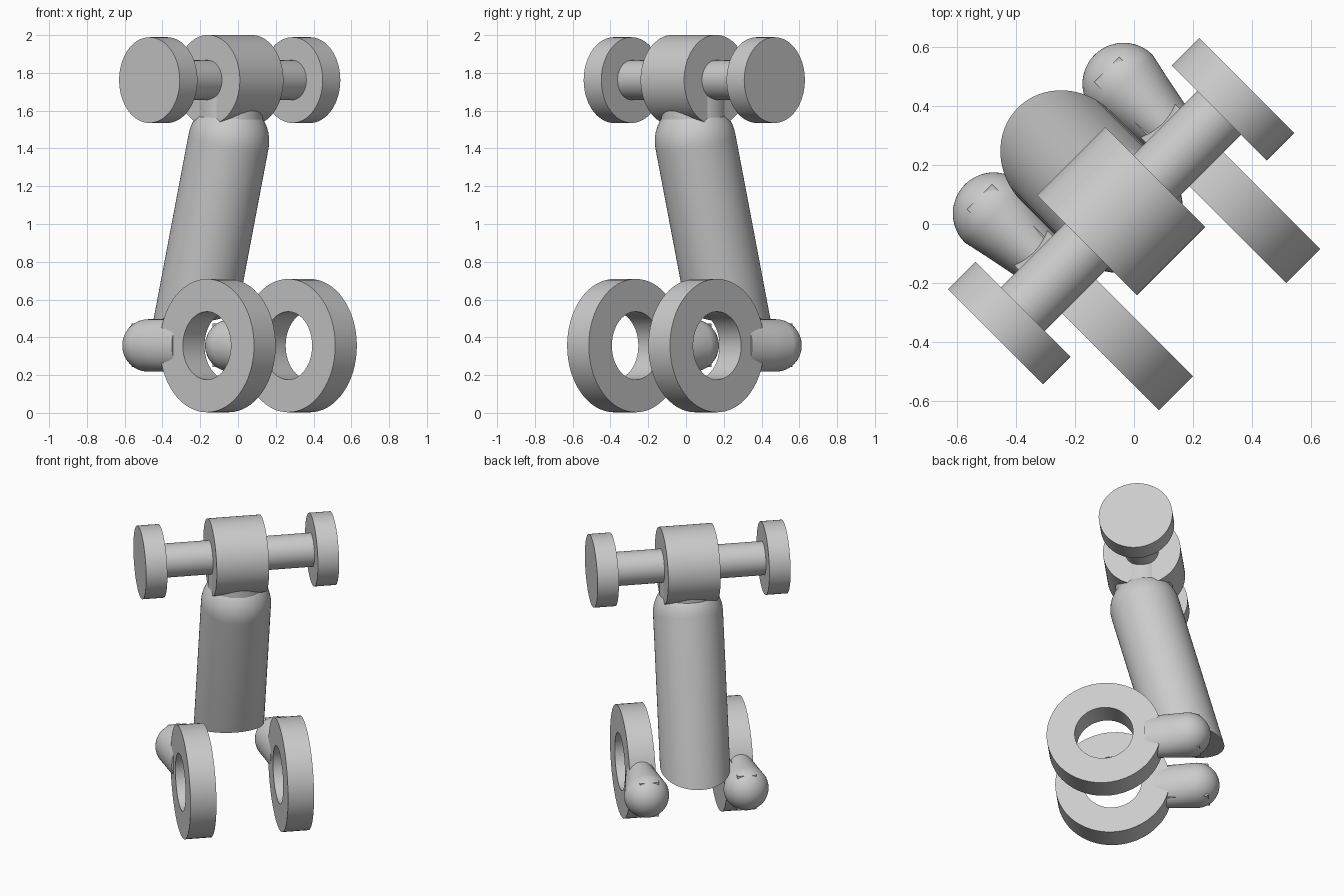
import bpy, bmesh, math
from mathutils import Matrix, Vector

if "Cube" in bpy.data.objects:
    bpy.data.objects.remove(bpy.data.objects["Cube"], do_unlink=True)

grey = bpy.data.materials.new("plain grey")
grey.use_nodes = True
GREY = (0.6, 0.6, 0.6, 1)
grey.diffuse_color = GREY
grey.node_tree.nodes["Principled BSDF"].inputs["Base Color"].default_value = GREY

# The whole model is turned 45 degrees: local x runs along the axle, local -y is forward
TURN = Matrix.Rotation(math.radians(45), 4, 'Z')


def finish(name, bm):
    bmesh.ops.recalc_face_normals(bm, faces=bm.faces)
    bm.transform(TURN)
    mesh = bpy.data.meshes.new(name)
    bm.to_mesh(mesh)
    bm.free()
    mesh.materials.append(grey)
    obj = bpy.data.objects.new(name, mesh)
    bpy.context.collection.objects.link(obj)
    bpy.ops.object.select_all(action='DESELECT')
    obj.select_set(True)
    bpy.context.view_layer.objects.active = obj
    bpy.ops.object.shade_smooth_by_angle(angle=math.radians(35))
    return obj


def lathe(profile, origin, axis, closed=False):
    """Revolve (distance, radius) points about an axis through origin."""
    bm = bmesh.new()
    verts = [bm.verts.new((r, 0, d)) for d, r in profile]
    pairs = list(zip(verts, verts[1:]))
    if closed:
        pairs.append((verts[-1], verts[0]))
    edges = [bm.edges.new(p) for p in pairs]
    bmesh.ops.spin(bm, geom=verts + edges, cent=(0, 0, 0), axis=(0, 0, 1),
                   angle=math.tau, steps=64)
    bmesh.ops.remove_doubles(bm, verts=bm.verts, dist=1e-5)
    turn = Vector((0, 0, 1)).rotation_difference(Vector(axis)).to_matrix().to_4x4()
    bm.transform(Matrix.Translation(origin) @ turn)
    return bm


def rod(half, r):
    return [(-half, 0), (-half, r), (half, r), (half, 0)]


def dome(r, steps=12):
    """Quarter circle from the pole to the equator, bulging to negative distance."""
    return [(-r * math.cos(t), r * math.sin(t))
            for t in (i * math.pi / 2 / steps for i in range(steps + 1))]


# Head: thick hub, axle and end discs
HEAD = Vector((0, 0.062, 1.762))
finish("head_hub", lathe(rod(0.163, 0.239), HEAD, (1, 0, 0)))
finish("head_axle", lathe(rod(0.5, 0.105), HEAD, (1, 0, 0)))
for side, s in (("left", 1), ("right", -1)):
    finish(side + "_head_disc",
           lathe(rod(0.066, 0.227), HEAD + Vector((s * 0.535, 0, 0)), (1, 0, 0)))

# Neck between the hub and the leg
finish("neck", lathe(rod(0.15, 0.175), (0, 0.062, 1.56), (0, 0, 1)))

# Leaning leg with a domed top and a slanted lower cut
shoulder = Vector((0, 0.07, 1.44))
ankle = Vector((0, 0.36, 0.357))
down = (ankle - shoulder).normalized()
leg = lathe(dome(0.215) + [(1.2, 0.215), (1.2, 0)], shoulder, down)
cut = bmesh.ops.bisect_plane(leg, geom=leg.verts[:] + leg.edges[:] + leg.faces[:],
                             plane_co=(0, 0.34, 0.5), plane_no=(0, -0.2, -1),
                             clear_outer=True)
bmesh.ops.holes_fill(leg, edges=[e for e in leg.edges if e.is_boundary], sides=0)
finish("leg", leg)

# Feet: upright ring, rounded heel pod and the square core inside it
for side, s in (("left", 1), ("right", -1)):
    x = s * 0.304
    band = [(-0.081, 0.18), (-0.081, 0.353), (0.081, 0.353), (0.081, 0.18)]
    finish(side + "_foot_ring",
           lathe(band, (x, -0.152, 0.356), (1, 0, 0), closed=True))

    pod = lathe(dome(0.139) + [(0.1, 0.139), (0.26, 0.139), (0.26, 0)],
                (x + s * 0.006, 0.36, 0.357), (0, -1, 0))
    for v in pod.verts:
        if v.co.y < 0.3:
            v.co.x = x + (v.co.x - x) * (0.85 if v.co.y > 0.2 else 0.63)
    finish(side + "_heel_pod", pod)

    core = bmesh.new()
    bmesh.ops.create_cube(core, size=1)
    core.transform(Matrix.Translation((x, 0.265, 0.357)) @ Matrix.Diagonal((0.12, 0.34, 0.23, 1)))
    finish(side + "_heel_core", core)
